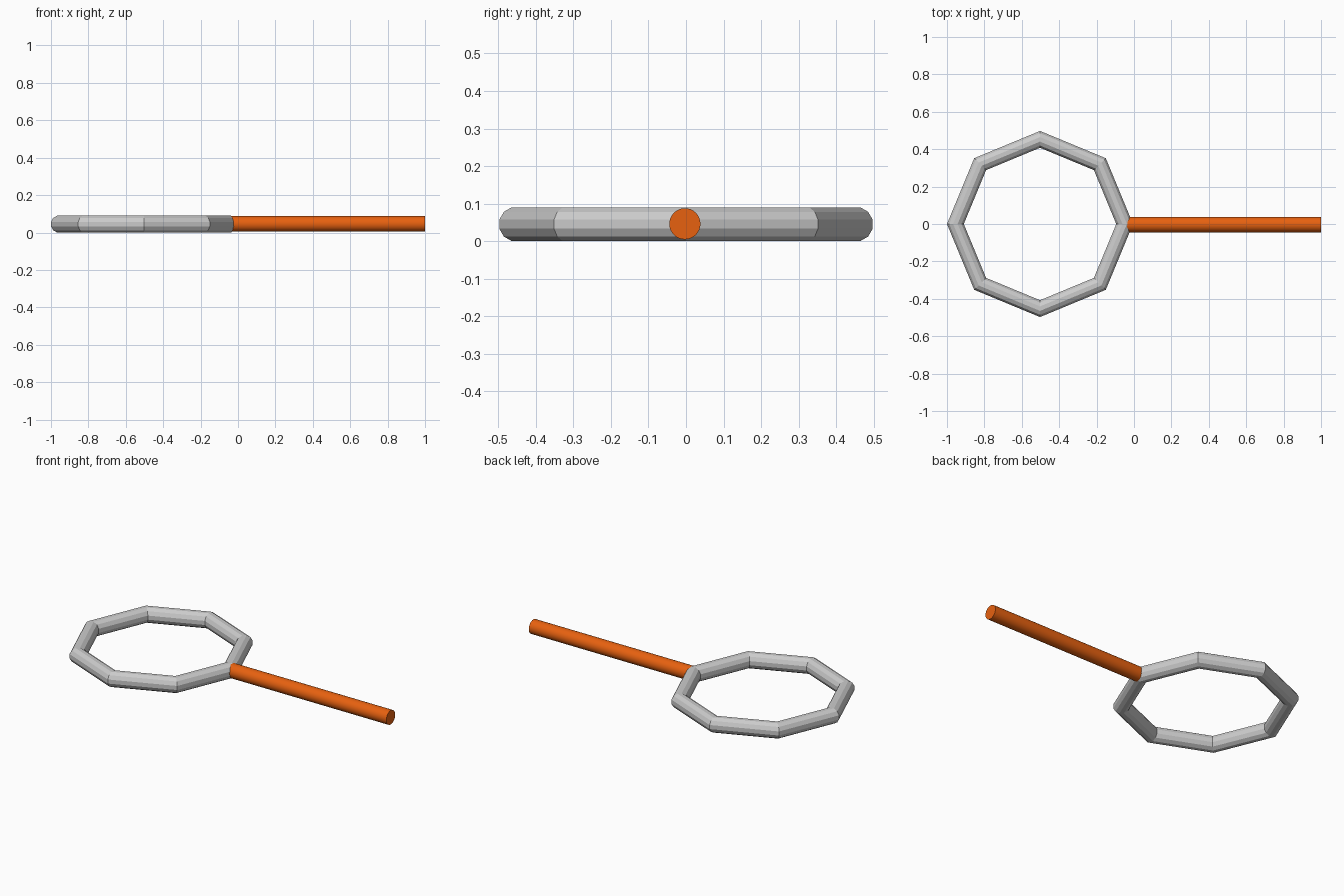
import bpy, bmesh
from math import pi, cos, sin, radians

if "Cube" in bpy.data.objects:
    bpy.data.objects.remove(bpy.data.objects["Cube"])

R, TUBE, CX, CZ = 0.4525, 0.045, -0.5025, 0.046
SIDES, SEG = 8, 12


def make_ring(name):
    # Eight-sided ring with a 12-sided tube, flats facing up and outward
    bm = bmesh.new()
    r = TUBE / cos(pi / SEG)
    loops = []
    for i in range(SIDES):
        a = 2 * pi * i / SIDES
        loop = []
        for j in range(SEG):
            b = 2 * pi * (j + 0.5) / SEG
            d = R + r * cos(b)
            loop.append(bm.verts.new((d * cos(a), d * sin(a), r * sin(b))))
        loops.append(loop)
    for i in range(SIDES):
        p, q = loops[i], loops[(i + 1) % SIDES]
        for j in range(SEG):
            k = (j + 1) % SEG
            bm.faces.new((p[j], q[j], q[k], p[k]))
    bmesh.ops.recalc_face_normals(bm, faces=bm.faces)
    mesh = bpy.data.meshes.new(name)
    bm.to_mesh(mesh)
    bm.free()
    ob = bpy.data.objects.new(name, mesh)
    bpy.context.collection.objects.link(ob)
    ob.location = (CX, 0, TUBE)
    return ob


make_ring("ring")

# Round handle, its inner end buried in the ring corner
x0, x1 = -0.05, 1.0
bpy.ops.mesh.primitive_cylinder_add(vertices=32, radius=0.0415, depth=x1 - x0,
                                    location=((x0 + x1) / 2, -0.003, CZ),
                                    rotation=(0, pi / 2, 0))
handle = bpy.context.object
handle.name = "handle"
bpy.ops.object.shade_smooth_by_angle(angle=radians(30))

# Orange handle colour
mat = bpy.data.materials.new("orange")
mat.diffuse_color = (0.8, 0.12, 0.005, 1)
mat.use_nodes = True
mat.node_tree.nodes["Principled BSDF"].inputs["Base Color"].default_value = mat.diffuse_color
handle.data.materials.append(mat)
